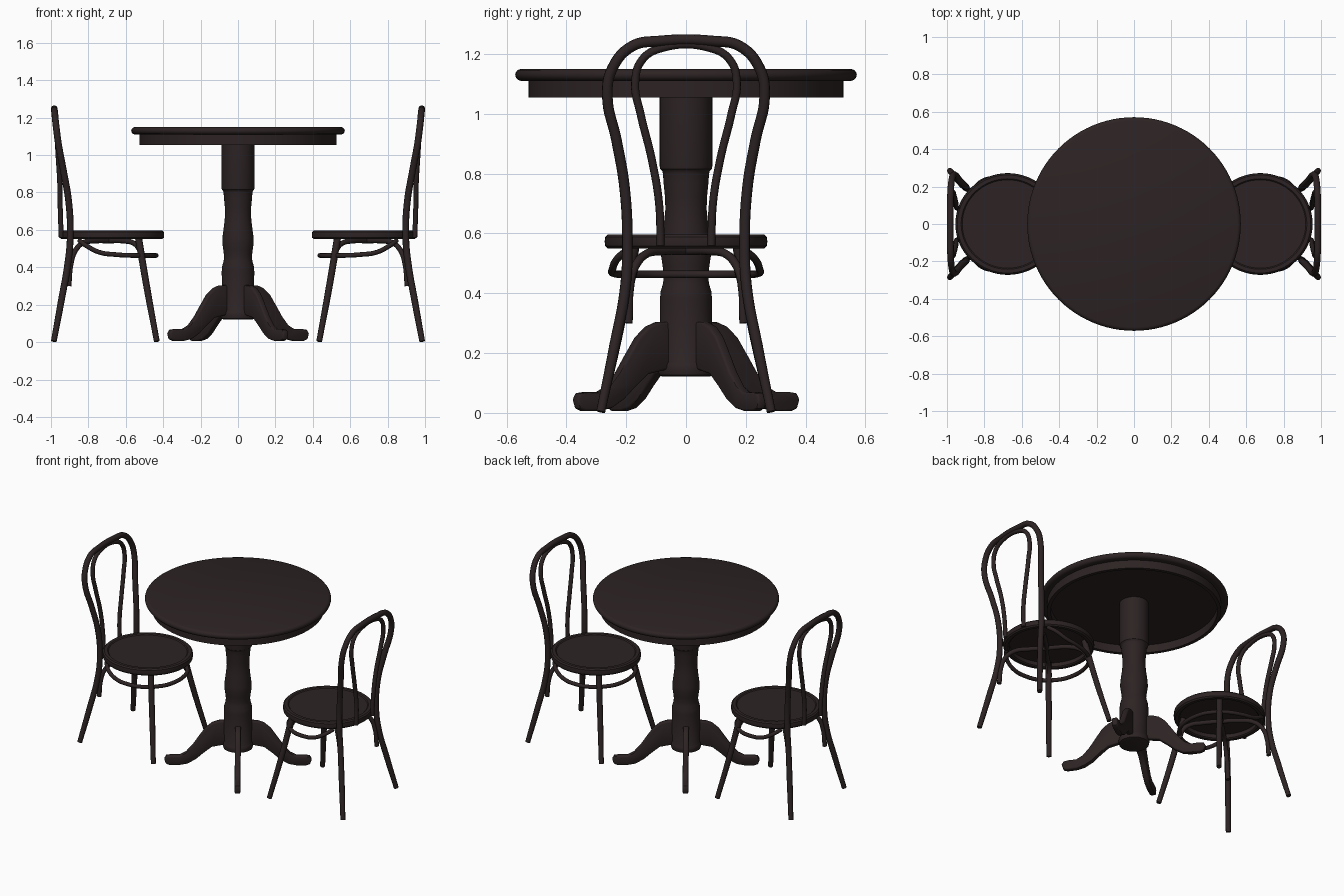
import bpy, bmesh, math
from mathutils import Vector, Matrix

if "Cube" in bpy.data.objects:
    bpy.data.objects.remove(bpy.data.objects["Cube"])

wood = bpy.data.materials.new("dark brown wood")
wood.diffuse_color = (0.026, 0.017, 0.017, 1)
wood.use_nodes = True
wood.node_tree.nodes["Principled BSDF"].inputs["Base Color"].default_value = wood.diffuse_color


def add(name, mesh, angle=35):
    ob = bpy.data.objects.new(name, mesh)
    bpy.context.collection.objects.link(ob)
    mesh.materials.clear()
    mesh.materials.append(wood)
    bpy.ops.object.select_all(action='DESELECT')
    ob.select_set(True)
    bpy.context.view_layer.objects.active = ob
    bpy.ops.object.shade_smooth_by_angle(angle=math.radians(angle))
    return ob


def lathe(name, profile, center=(0, 0), sx=1, sy=1, n=64):
    """Closed solid of revolution from (radius, z) points, bottom to top."""
    bm = bmesh.new()
    rings = []
    for r, z in profile:
        rings.append([bm.verts.new((center[0] + r * sx * math.cos(2 * math.pi * i / n),
                                    center[1] + r * sy * math.sin(2 * math.pi * i / n), z))
                      for i in range(n)])
    for a, b in zip(rings, rings[1:]):
        for i in range(n):
            j = (i + 1) % n
            bm.faces.new((a[i], a[j], b[j], b[i]))
    bm.faces.new(rings[0][::-1])
    bm.faces.new(rings[-1])
    me = bpy.data.meshes.new(name)
    bm.to_mesh(me)
    bm.free()
    return add(name, me)


def tube(name, pts, radius, radii=None):
    """Round bent-wood rod through the points."""
    cu = bpy.data.curves.new(name, 'CURVE')
    cu.dimensions = '3D'
    cu.bevel_depth = radius
    cu.bevel_resolution = 3
    cu.resolution_u = 8
    cu.use_fill_caps = True
    sp = cu.splines.new('BEZIER')
    sp.bezier_points.add(len(pts) - 1)
    for i, p in enumerate(pts):
        b = sp.bezier_points[i]
        b.co = p
        b.handle_left_type = b.handle_right_type = 'AUTO'
        b.radius = radii[i] if radii else 1
    tmp = bpy.data.objects.new("tmp", cu)
    bpy.context.collection.objects.link(tmp)
    dg = bpy.context.evaluated_depsgraph_get()
    me = bpy.data.meshes.new_from_object(tmp.evaluated_get(dg))
    bpy.data.objects.remove(tmp)
    me.name = name
    return add(name, me, 50)


def flip(pts):
    """Half path (y < 0, bottom to top) continued down the other side."""
    return pts + [(x, -y, z) for x, y, z in reversed(pts)]


# Table top with rounded rim and a hollow apron ring below
lathe("table_top", [(0.505, 1.108), (0.505, 1.055), (0.527, 1.055), (0.527, 1.11), (0.552, 1.11),
                    (0.563, 1.114), (0.569, 1.122), (0.571, 1.13), (0.569, 1.138), (0.563, 1.146),
                    (0.552, 1.15)], n=96)

# Turned pedestal
lathe("pedestal", [(0.08, 0.122), (0.09, 0.126), (0.094, 0.145), (0.09, 0.164), (0.086, 0.17),
                   (0.087, 0.38), (0.085, 0.405), (0.077, 0.432), (0.074, 0.455), (0.078, 0.49),
                   (0.084, 0.53), (0.083, 0.56), (0.074, 0.63), (0.069, 0.68), (0.07, 0.72),
                   (0.075, 0.77), (0.077, 0.8), (0.08, 0.81), (0.086, 0.815), (0.088, 0.825),
                   (0.088, 1.11)], n=48)

# Four scrolled feet: side profile (distance from axis, z) given thickness
foot = [(0.06, 0.305), (0.12, 0.303), (0.16, 0.288), (0.20, 0.253), (0.24, 0.195), (0.28, 0.135),
        (0.32, 0.09), (0.36, 0.069), (0.41, 0.07), (0.44, 0.066), (0.452, 0.045), (0.442, 0.015),
        (0.42, 0.006), (0.36, 0.006), (0.31, 0.016), (0.26, 0.045), (0.21, 0.09), (0.16, 0.13),
        (0.06, 0.15)]
for k in range(4):
    bm = bmesh.new()
    f = bm.faces.new([bm.verts.new((r, -0.018, z)) for r, z in foot])
    ext = bmesh.ops.extrude_face_region(bm, geom=[f])
    bmesh.ops.translate(bm, vec=(0, 0.036, 0),
                        verts=[v for v in ext["geom"] if isinstance(v, bmesh.types.BMVert)])
    bmesh.ops.recalc_face_normals(bm, faces=bm.faces)
    rim = [e for e in bm.edges if abs(e.verts[0].co.y - e.verts[1].co.y) < 0.001]
    bmesh.ops.bevel(bm, geom=rim, offset=0.008, segments=2, affect='EDGES', profile=0.5)
    bm.transform(Matrix.Rotation(math.radians(34.6 + 90 * k), 4, 'Z'))
    me = bpy.data.meshes.new("pedestal_foot")
    bm.to_mesh(me)
    bm.free()
    add("pedestal_foot", me, 45)

# Left chair, facing +x
chair = []
CX = -0.675
# Seat: rounded ring, hollow below, with a thin panel set into its top
chair.append(lathe("seat", [(0.235, 0.582), (0.235, 0.556), (0.243, 0.55), (0.262, 0.55),
                            (0.27, 0.558), (0.272, 0.573), (0.27, 0.588), (0.262, 0.596),
                            (0.242, 0.596), (0.236, 0.59)],
                   center=(CX, 0), sx=1.03))
# Outer back hoop running down into the back legs
chair.append(tube("back_hoop_and_legs", flip([
    (-0.985, -0.285, 0.004), (-0.945, -0.24, 0.22), (-0.91, -0.203, 0.42), (-0.897, -0.196, 0.56),
    (-0.905, -0.205, 0.75), (-0.932, -0.232, 0.91), (-0.96, -0.263, 1.06), (-0.972, -0.247, 1.15),
    (-0.98, -0.18, 1.226), (-0.982, -0.09, 1.243)]), 0.018,
    [0.85, 1, 1, 1, 1, 1, 1, 1, 1, 1] + [1] * 9 + [0.85]))
# Inner back hoop
chair.append(tube("inner_back_hoop", flip([
    (-0.945, -0.085, 0.56), (-0.95, -0.09, 0.7), (-0.953, -0.115, 0.85), (-0.962, -0.152, 1.0),
    (-0.968, -0.17, 1.1), (-0.974, -0.147, 1.18), (-0.978, -0.08, 1.22)]), 0.0135))
for s in (-1, 1):
    # Front legs
    chair.append(tube("front_leg", [(-0.434, s * 0.285, 0.004), (-0.485, s * 0.225, 0.28),
                                    (-0.535, s * 0.17, 0.575)], 0.018, [0.85, 1, 1.05]))
    # Crossed arched braces from each back leg to the opposite front leg
    chair.append(tube("arched_brace", [
        (-0.905, s * 0.192, 0.30), (-0.893, s * 0.187, 0.42), (-0.872, s * 0.172, 0.485),
        (-0.83, s * 0.135, 0.53), (-0.77, s * 0.08, 0.541), (-0.69, 0, 0.542),
        (-0.61, -s * 0.09, 0.541), (-0.56, -s * 0.135, 0.53), (-0.53, -s * 0.165, 0.5),
        (-0.515, -s * 0.185, 0.44)], 0.014))
# Hoop stretcher around the front legs, hung from the back of the seat
hoop = [(-0.85, -0.195, 0.545), (-0.81, -0.23, 0.515), (-0.74, -0.246, 0.48)]
for d in (85, 60, 40, 20):
    a = math.radians(d)
    hoop.append((CX + 0.24 * math.cos(a), -0.246 * math.sin(a), 0.463 + 0.005 * (d > 80)))
chair.append(tube("hoop_stretcher", flip(hoop), 0.0125))

# Right chair: same parts turned half round the table
for ob in chair:
    twin = ob.copy()
    twin.rotation_euler.z = math.pi
    bpy.context.collection.objects.link(twin)
